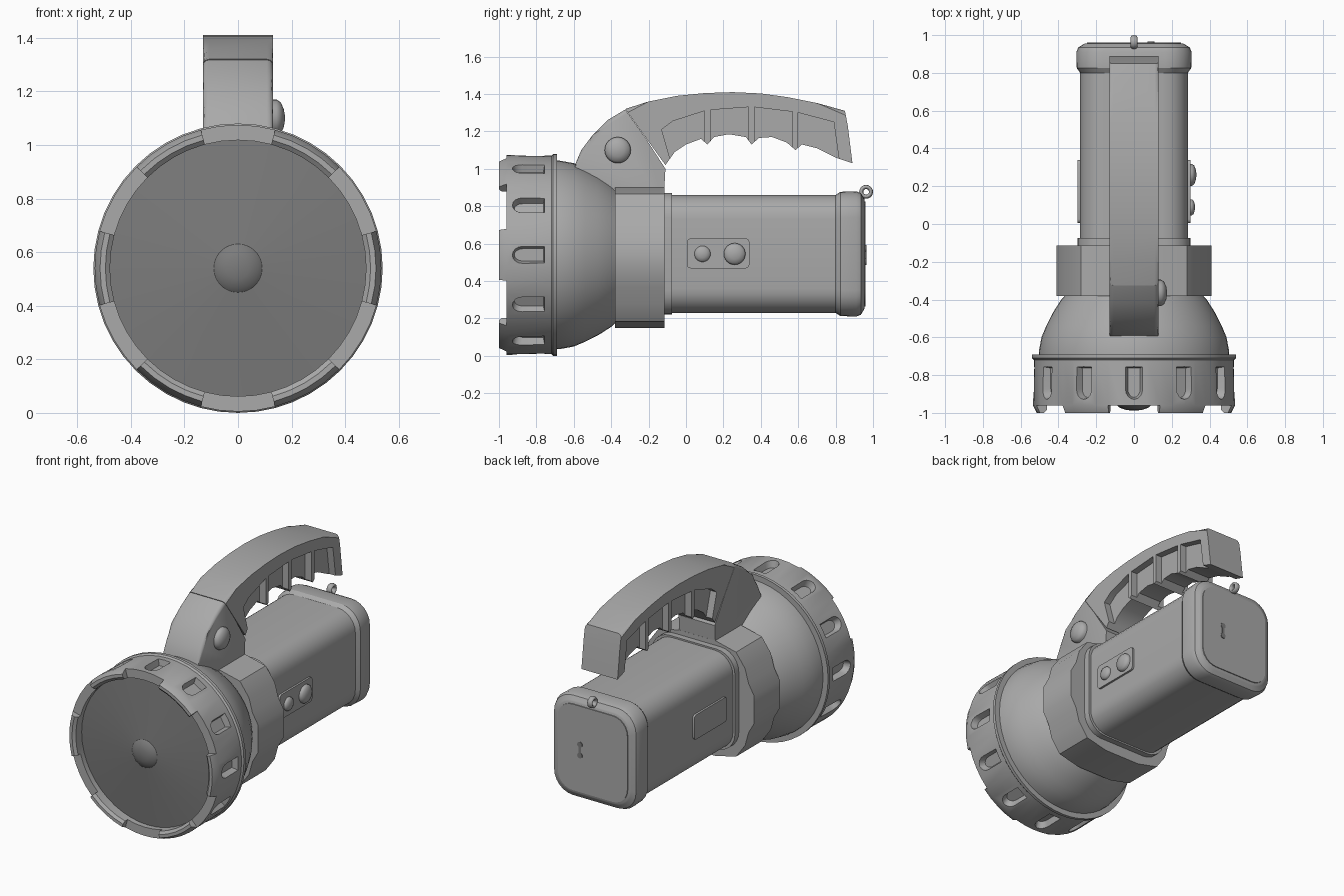
import bpy, bmesh, math
from mathutils import Vector, Matrix

if "Cube" in bpy.data.objects:
    bpy.data.objects.remove(bpy.data.objects["Cube"])

HEAD_Z = 0.54   # axis of the lamp head
BODY_Z = 0.545  # axis of the battery body


def material(name, grey):
    m = bpy.data.materials.new(name)
    m.use_nodes = True
    m.diffuse_color = (grey, grey, grey, 1)
    m.node_tree.nodes["Principled BSDF"].inputs["Base Color"].default_value = (grey, grey, grey, 1)
    return m


SHELL = material("grey plastic", 0.4)
DARK = material("dark grey lens", 0.2)


def finish(name, bm, mat=SHELL, angle=32):
    bmesh.ops.remove_doubles(bm, verts=bm.verts, dist=1e-5)
    bmesh.ops.recalc_face_normals(bm, faces=bm.faces)
    mesh = bpy.data.meshes.new(name)
    bm.to_mesh(mesh)
    bm.free()
    mesh.materials.append(mat)
    ob = bpy.data.objects.new(name, mesh)
    bpy.context.collection.objects.link(ob)
    smooth(ob, angle)
    return ob


def smooth(ob, angle=32):
    bpy.ops.object.select_all(action='DESELECT')
    ob.select_set(True)
    bpy.context.view_layer.objects.active = ob
    bpy.ops.object.shade_smooth_by_angle(angle=math.radians(angle))


def cut(ob, cutter):
    mod = ob.modifiers.new("cut", 'BOOLEAN')
    mod.operation, mod.solver, mod.object = 'DIFFERENCE', 'EXACT', cutter
    bpy.context.view_layer.objects.active = ob
    bpy.ops.object.modifier_apply(modifier=mod.name)
    bpy.data.objects.remove(cutter)
    smooth(ob)


def loft(bm, rings, caps=True, wrap=False):
    """Bridge equal-length rings of points."""
    rows = [[bm.verts.new(p) for p in ring] for ring in rings]
    n = len(rows[0])
    pairs = list(zip(rows, rows[1:])) + ([(rows[-1], rows[0])] if wrap else [])
    for a, b in pairs:
        for i in range(n):
            j = (i + 1) % n
            bm.faces.new((a[i], a[j], b[j], b[i]))
    if caps:
        bm.faces.new(rows[0])
        bm.faces.new(rows[-1])


def revolve(name, profile, mat=SHELL, steps=48):
    """Closed (radius, y) profile turned about the head axis; profile may depend on the 30-degree sector."""
    rings = []
    sub = steps // 12
    for k in range(12):
        for s in range(sub + 1):
            a = math.radians(30 * k - 15 + 30 * s / sub)
            rings.append([(r * math.cos(a), y, HEAD_Z + r * math.sin(a)) for r, y in profile(k)])
    bm = bmesh.new()
    loft(bm, rings, caps=False, wrap=True)
    bmesh.ops.remove_doubles(bm, verts=bm.verts, dist=1e-5)
    bmesh.ops.dissolve_degenerate(bm, edges=bm.edges, dist=1e-6)
    return finish(name, bm, mat)


def prism(bm, pts, lo, hi, place):
    loft(bm, [[place(u, v, w) for u, v in pts] for w in (lo, hi)])


def across(u, v, w):   # (y, z) outline extruded along x
    return (w, u, v)


def along(u, v, w):    # (x, z) outline extruded along y
    return (u, w, v)


def rounded(hw, hh, r, n=6):
    pts = []
    for q, (sx, sy) in enumerate(((1, 1), (-1, 1), (-1, -1), (1, -1))):
        for i in range(n + 1):
            a = math.pi / 2 * (q + i / n)
            pts.append((sx * (hw - r) + r * math.cos(a), sy * (hh - r) + r * math.sin(a)))
    return pts


def box_sections(name, sections, mat=SHELL):
    """Rounded-square sections (y, half width, half height, corner radius)."""
    bm = bmesh.new()
    loft(bm, [[(x, y, BODY_Z + z) for x, z in rounded(w, h, r)] for y, w, h, r in sections])
    return finish(name, bm, mat)


def dome(name, x, y, z, r, height):
    """Low button facing +x."""
    bm = bmesh.new()
    rings = []
    for d, k in ((-0.03, 1), (0.3 * height, 1), (0.65 * height, 0.85), (0.9 * height, 0.5), (height, 0.15)):
        rings.append([(x + d, y + r * k * math.cos(t * math.pi / 12), z + r * k * math.sin(t * math.pi / 12))
                      for t in range(24)])
    loft(bm, rings)
    return finish(name, bm, angle=45)


# Bezel ring with six tabs and twelve finger scoops
back = [(0.535, -0.96), (0.53, -0.72), (0.54, -0.71), (0.54, -0.69), (0.45, -0.69), (0.45, -0.9)]
tab = [(0.478, -0.9), (0.478, -0.985), (0.495, -1), (0.515, -1)] + back
notch = [(0.478, -0.9), (0.478, -0.96), (0.49, -0.96), (0.52, -0.96)] + back
bezel = revolve("bezel_ring", lambda k: notch if k % 2 else tab)

scoop = [(0.055, -0.75), (-0.055, -0.75)]
scoop += [(0.055 * math.cos(a), -0.88 + 0.055 * math.sin(a))
          for a in (math.pi * (1 + i / 8) for i in range(9))]
bm = bmesh.new()
for k in range(12):
    turn = Matrix.Rotation(k * math.pi / 6, 3, 'Y')
    loft(bm, [[turn @ Vector((t * s, -0.83 + (y + 0.83) * (0.6 + 0.4 * s), r)) + Vector((0, 0, HEAD_Z))
               for t, y in scoop] for r, s in ((0.49, 0.6), (0.6, 1.2))])
cut(bezel, finish("scoop_cutter", bm))

# Shallow lens with centre bump, and bowl-shaped head shell
lens = [(0, -0.9), (0.479, -0.9), (0.479, -0.925), (0.09, -0.96), (0.075, -0.973), (0.04, -0.985), (0, -0.988)]
revolve("lens", lambda k: lens, DARK)
shell = [(0, -0.72), (0.505, -0.72), (0.503, -0.67), (0.49, -0.6), (0.465, -0.54), (0.43, -0.47),
         (0.385, -0.4), (0.34, -0.35), (0, -0.3)]
revolve("head_shell", lambda k: shell)

# Collar with bulging side pads
quarter = [(0.41, 0.09), (0.37, 0.16), (0.345, 0.25), (0.28, 0.34), (0.13, 0.375)]
half = quarter + [(-x, z) for x, z in reversed(quarter)]
bm = bmesh.new()
prism(bm, [(x, 0.525 + z) for x, z in half + [(-x, -z) for x, z in half]], -0.38, -0.115, along)
finish("collar", bm)

# Battery body, step plate and end cap
box_sections("step_plate", [(-0.13, 0.3, 0.325, 0.13), (-0.075, 0.3, 0.325, 0.13)])
box_sections("battery_body", [(-0.1, 0.285, 0.315, 0.13), (0.85, 0.285, 0.315, 0.13)])
box_sections("end_cap", [(0.8, 0.285, 0.315, 0.13), (0.825, 0.303, 0.332, 0.14), (0.91, 0.305, 0.335, 0.14),
                         (0.935, 0.295, 0.325, 0.135), (0.95, 0.27, 0.3, 0.12), (0.955, 0.262, 0.292, 0.115)])
box_sections("back_plate", [(0.95, 0.25, 0.28, 0.105), (0.961, 0.25, 0.28, 0.105)])

# Charging socket on the back plate
for part, z, w, h in (("socket_top", 0.575, 0.018, 0.018), ("socket_slot", 0.54, 0.008, 0.03),
                      ("socket_bottom", 0.505, 0.018, 0.018)):
    bm = bmesh.new()
    prism(bm, [(0.09 + x, z + v) for x, v in rounded(w, h, 0.0075 if w < h else w)], 0.955, 0.965, along)
    finish(part, bm, DARK)

# Lanyard loop
bpy.ops.mesh.primitive_torus_add(location=(0, 0.963, 0.877), rotation=(0, math.pi / 2, 0), major_segments=20,
                                 minor_segments=8, major_radius=0.026, minor_radius=0.011)
loop = bpy.context.object
loop.name = "lanyard_loop"
loop.scale.z = 1.7
loop.data.materials.append(SHELL)
smooth(loop, 60)

# Side plates and switch buttons
for part, side in (("switch_plate", 1), ("label_plate", -1)):
    bm = bmesh.new()
    prism(bm, [(0.172 + y, 0.548 + z) for y, z in rounded(0.167, 0.08, 0.02, 3)], side * 0.27, side * 0.298, across)
    finish(part, bm)
dome("small_button", 0.298, 0.088, 0.545, 0.043, 0.025)
dome("large_button", 0.298, 0.26, 0.545, 0.058, 0.032)


def handle_part(name, outline, crest):
    """Slab 0.26 wide whose upper rim is rounded wherever crest(y, z) holds."""
    bm = bmesh.new()
    prism(bm, outline, -0.13, 0.13, across)
    rim = [e for e in bm.edges if abs(e.verts[0].co.x - e.verts[1].co.x) < 1e-4
           and all(crest(v.co.y, v.co.z) for v in e.verts)]
    bmesh.ops.bevel(bm, geom=rim, offset=0.022, segments=3, profile=0.5, affect='EDGES')
    return finish(name, bm)


# Handle bracket rising from the head, with pivot knob
bracket = [(-0.42, 0.82), (-0.6, 0.98), (-0.59, 1.03), (-0.56, 1.1), (-0.5, 1.18), (-0.42, 1.26), (-0.325, 1.317),
           (-0.22, 1.17), (-0.11, 1.0), (-0.12, 0.82)]
handle_part("handle_bracket", bracket, lambda y, z: z > 1.02 and y < -0.32)
dome("pivot_knob", 0.13, -0.365, 1.1, 0.07, 0.045)

# Grip with finger grooves along the underside
crown = [(-0.325, 1.32), (-0.2, 1.36), (-0.05, 1.39), (0.1, 1.405), (0.25, 1.41), (0.4, 1.403), (0.55, 1.382),
         (0.7, 1.352), (0.85, 1.31)]
under = [(0.865, 1.23), (0.89, 1.03), (0.8, 1.06), (0.7, 1.11), (0.62, 1.13), (0.585, 1.1), (0.54, 1.14),
         (0.46, 1.17), (0.39, 1.165), (0.35, 1.13), (0.32, 1.17), (0.23, 1.185), (0.15, 1.17), (0.115, 1.13),
         (0.08, 1.16), (0, 1.13), (-0.06, 1.09), (-0.11, 1.02)]
grip = handle_part("handle_grip", crown + under, lambda y, z: z > 1.3)

# Side pockets between the finger ribs
bm = bmesh.new()
for pocket in ([(-0.13, 1.21), (-0.07, 1.255), (0.1, 1.31), (0.1, 1.0), (-0.07, 1.0)],
               [(0.13, 1.315), (0.335, 1.33), (0.335, 1.0), (0.13, 1.0)],
               [(0.365, 1.33), (0.57, 1.305), (0.57, 1.0), (0.365, 1.0)],
               [(0.6, 1.3), (0.79, 1.25), (0.825, 1.0), (0.6, 1.0)]):
    for side in (-1, 1):
        prism(bm, pocket, side * 0.085, side * 0.2, across)
cut(grip, finish("pocket_cutter", bm))
